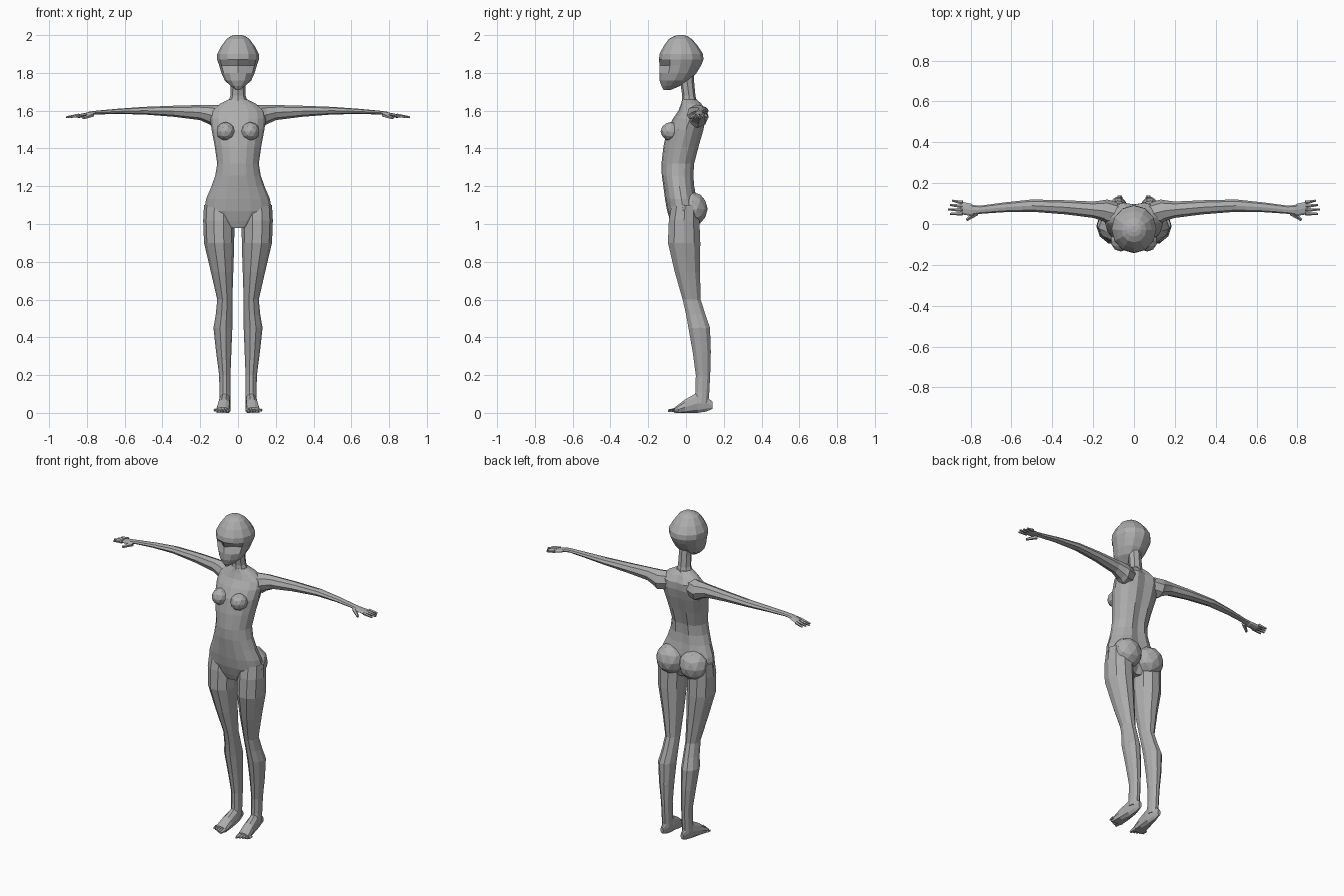
import bpy, bmesh
from math import cos, sin, tau
from mathutils import Vector, Matrix

if "Cube" in bpy.data.objects:
    bpy.data.objects.remove(bpy.data.objects["Cube"])

grey = bpy.data.materials.new("plain grey")
grey.use_nodes = True
colour = (.42, .42, .42, 1)
grey.diffuse_color = colour
grey.node_tree.nodes["Principled BSDF"].inputs["Base Color"].default_value = colour


def finish(name, bm, mirrored=True):
    """Turn a bmesh into a flat-shaded object, optionally copied to the right side."""
    bmesh.ops.recalc_face_normals(bm, faces=bm.faces)
    mesh = bpy.data.meshes.new(name)
    bm.to_mesh(mesh)
    bm.free()
    mesh.materials.append(grey)
    obj = bpy.data.objects.new(name, mesh)
    bpy.context.collection.objects.link(obj)
    if mirrored:
        mirror = obj.modifiers.new("other_side", "MIRROR")
        mirror.use_mirror_merge = False


def with_midpoints(rings):
    """Insert a smoothly curved in-between ring after each given ring."""
    rings = [Vector(ring) for ring in rings]
    padded = [rings[0], *rings, rings[-1]]
    result = []
    for before, start, end, after in zip(padded, rings, rings[1:], padded[3:]):
        result += [start, (start + end) / 2 + (start + end - before - after) / 16]
    return result + [rings[-1]]


def loft(name, rings, axis="z", sides=10, mirrored=True, shape=None):
    """Skin elliptical rings: (position along axis, centre u, centre v, radius u, radius v)."""
    bm = bmesh.new()
    loops = []
    for along, centre_u, centre_v, radius_u, radius_v in with_midpoints(rings):
        loop = []
        for i in range(sides):
            angle = tau * i / sides
            u = centre_u + radius_u * cos(angle)
            v = centre_v + radius_v * sin(angle)
            point = Vector({"x": (along, u, v), "y": (u, along, v), "z": (u, v, along)}[axis])
            if shape:
                shape(point, sin(angle))
            loop.append(bm.verts.new(point))
        loops.append(loop)
    for lower, upper in zip(loops, loops[1:]):
        for i in range(sides):
            bm.faces.new((lower[i - 1], lower[i], upper[i], upper[i - 1]))
    bm.faces.new(loops[0])
    bm.faces.new(loops[-1])
    finish(name, bm, mirrored)


def level(z, half_width, front, back, x=0):
    """One horizontal ring given by its height, half width and front and back depth."""
    return z, x, (front + back) / 2, half_width, (back - front) / 2


def blob(name, centre, radii):
    """Faceted ellipsoid."""
    bm = bmesh.new()
    place = Matrix.Translation(centre) @ Matrix.Diagonal((*radii, 1))
    bmesh.ops.create_icosphere(bm, subdivisions=2, radius=1, matrix=place)
    finish(name, bm)


def digit(name, start, end, thickness):
    """Tapered finger or toe between two points."""
    start, end = Vector(start), Vector(end)
    direction = end - start
    turn = direction.to_track_quat("Z", "Y").to_matrix().to_4x4()
    bm = bmesh.new()
    bmesh.ops.create_cone(bm, cap_ends=True, segments=5, radius1=thickness, radius2=thickness / 2,
                          depth=direction.length,
                          matrix=Matrix.Translation((start + end) / 2) @ turn)
    finish(name, bm)


# Torso, with a groove down the spine
def spine_groove(point, backward):
    if backward > .99:
        point.y -= .015


loft("torso", [
    level(.98, .07, -.07, .03),
    level(1.07, .18, -.1, .07),
    level(1.2, .14, -.12, .05),
    level(1.32, .11, -.13, .05),
    level(1.5, .14, -.1, .1),
    level(1.6, .14, -.04, .11),
    level(1.66, .05, -.02, .06),
], sides=16, mirrored=False, shape=spine_groove)
blob("breast", centre=(.065, -.08, 1.49), radii=(.05, .055, .05))
blob("buttock", centre=(.08, .035, 1.08), radii=(.09, .08, .09))

# Neck
loft("neck", [
    level(1.61, .07, -.03, .07),
    level(1.68, .04, -.02, .05),
    level(1.8, .04, -.04, .04),
], sides=8, mirrored=False)


# Head, with eye sockets either side of a straight nose ridge
def eye_sockets(point, backward):
    at_eye_height = abs(point.z - 1.84) < .01
    if at_eye_height and -.99 < backward < -.8:
        point.y += .03


loft("head", [
    level(1.71, .01, -.12, -.08),
    level(1.76, .07, -.14, .02),
    level(1.84, .1, -.14, .08),
    level(1.9, .11, -.14, .09),
    level(1.98, .06, -.09, .03),
    level(2, .02, -.04, -.01),
], sides=12, mirrored=False, shape=eye_sockets)

# Legs
loft("leg", [
    level(1.1, .08, -.08, .07, x=.1),
    level(.9, .08, -.1, .08, x=.1),
    level(.6, .04, -.02, .08, x=.07),
    level(.45, .05, .01, .13, x=.08),
    level(.2, .03, .05, .13, x=.07),
    level(.05, .03, .04, .12, x=.07),
])


# Feet, flat underneath, with a row of shrinking toes
def flat_sole(point, upward):
    point.z = max(point.z, 0)


loft("foot", [
    (.14, .07, .04, .01, .02),
    (.06, .07, .05, .03, .06),
    (-.06, .08, .01, .04, .02),
], axis="y", shape=flat_sole)
for i in range(5):
    x = .055 + i / 60
    digit("toe", start=(x, -.04, .015), end=(x, i / 140 - .096, .01), thickness=.015 - i / 600)

# Arms and palms
loft("arm", [
    (.05, .04, 1.58, .05, .05),
    (.13, .06, 1.57, .06, .06),
    (.2, .07, 1.59, .04, .04),
    (.5, .09, 1.6, .03, .02),
    (.75, .07, 1.59, .02, .01),
    (.8, .07, 1.58, .03, .01),
    (.85, .08, 1.57, .03, .01),
], axis="x", sides=8)

# Fingers fan out from the palm, with the thumb in front
for i in range(4):
    y = .05 + i / 55
    reach = .91 - abs(i - 1) / 100
    digit("finger", start=(.84, y, 1.575), end=(reach, y + i / 300, 1.565), thickness=.01)
digit("thumb", start=(.77, .055, 1.58), end=(.82, .02, 1.56), thickness=.014)
